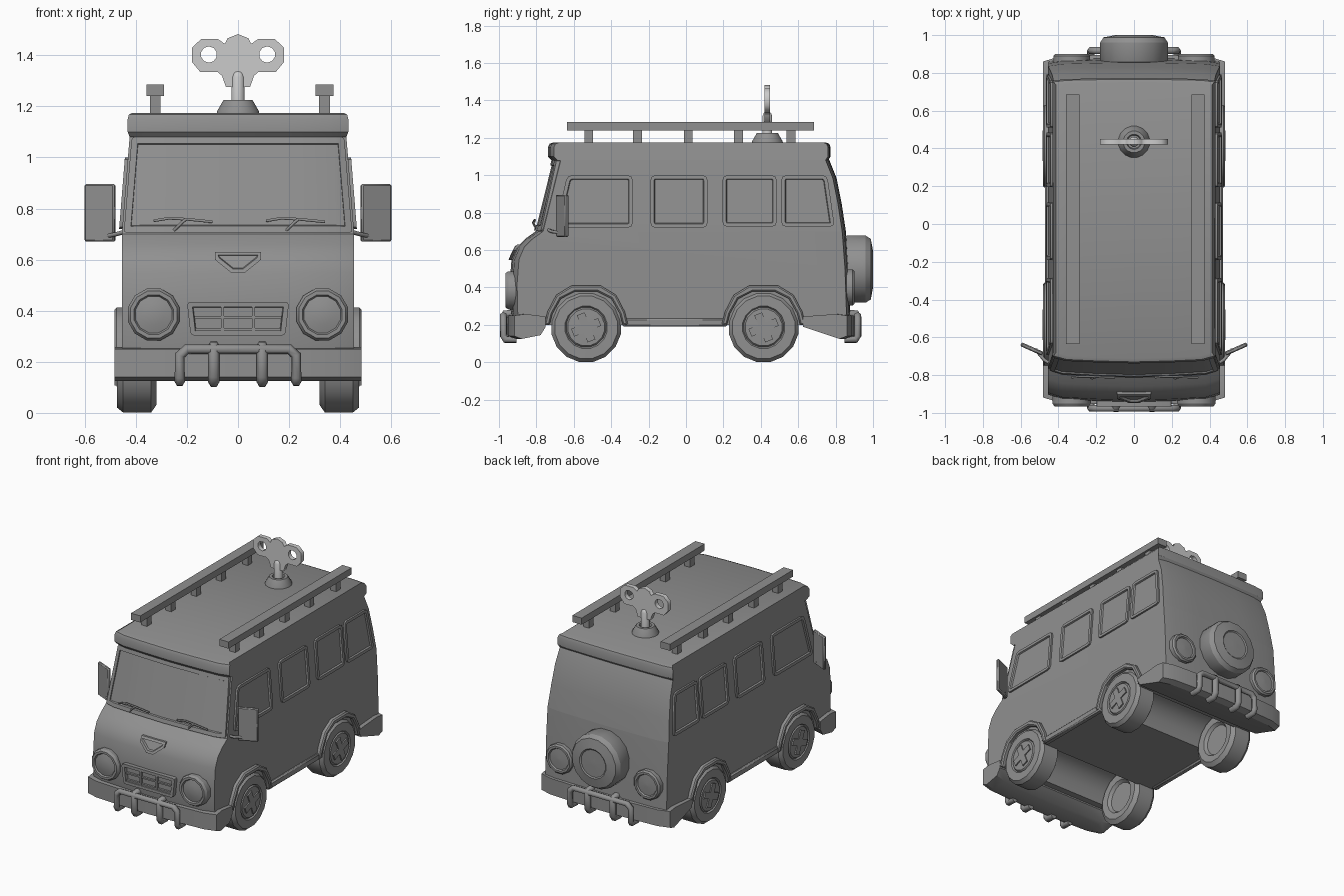
import bpy, bmesh
from math import cos, sin, pi, radians
from mathutils import Vector, Matrix

if "Cube" in bpy.data.objects:
    bpy.data.objects.remove(bpy.data.objects["Cube"])


def lerp(table, t):
    for (a, fa), (b, fb) in zip(table, table[1:]):
        if t <= b:
            return fa + (fb - fa) * (t - a) / (b - a)
    return table[-1][1]


def half_width(z):
    return lerp([(0, .455), (.7, .455), (1.085, .424)], z)


def inset(x):
    return lerp([(0, 0), (.2, .006), (.38, .016), (.455, .04)], abs(x))


FRONT = [(-.925, .2), (-.94, .27), (-.943, .42), (-.933, .55), (-.905, .615),
         (-.86, .66), (-.804, .7), (-.708, 1.085)]
REAR = [(.765, 1.085), (.805, .985), (.832, .85), (.855, .7), (.87, .5), (.88, .2)]
ARCH_IN = [(.195, .2), (.18, .26), (.135, .34), (.06, .378)]
ARCH_OUT = [(.225, .2), (.207, .27), (.16, .36), (.075, .412)]
TUNNEL = [(.172, .2), (.155, .27), (.115, .325), (.05, .362)]
AXLES = (-.534, .415)
CUTS = (-.38, -.2, 0, .2, .38)
dark = bpy.data.materials.new("dark_grey")
dark.diffuse_color = (.28, .28, .28, 1)
dark.use_nodes = True
dark.node_tree.nodes["Principled BSDF"].inputs["Base Color"].default_value = dark.diffuse_color


def front_y(z):
    return lerp([(b, a) for a, b in FRONT], z)


def finish(bm, name, mirror=False, bevel=0, seg=1):
    bmesh.ops.recalc_face_normals(bm, faces=bm.faces)
    me = bpy.data.meshes.new(name)
    bm.to_mesh(me)
    bm.free()
    me.materials.append(dark)
    ob = bpy.data.objects.new(name, me)
    bpy.context.collection.objects.link(ob)
    if bevel:
        m = ob.modifiers.new("Bevel", 'BEVEL')
        m.width, m.segments, m.limit_method, m.angle_limit = bevel, seg, 'ANGLE', radians(40)
    if mirror:
        ob.modifiers.new("Mirror", 'MIRROR')
    bpy.context.view_layer.objects.active = ob
    for o in bpy.context.selected_objects:
        o.select_set(False)
    ob.select_set(True)
    bpy.ops.object.shade_smooth_by_angle(angle=radians(32))
    return ob


def cut(bm, co, no):
    bmesh.ops.bisect_plane(bm, geom=bm.verts[:] + bm.edges[:] + bm.faces[:], plane_co=co, plane_no=no)


def hull(name, prof, width, front=1, rear=1):
    """Side profile (y, z) across the full width, with softly bowed ends."""
    bm = bmesh.new()
    f = bm.faces.new([bm.verts.new((-.455, y, z)) for y, z in prof])
    new = bmesh.ops.extrude_face_region(bm, geom=[f])['geom']
    bmesh.ops.translate(bm, vec=(.91, 0, 0), verts=[v for v in new if isinstance(v, bmesh.types.BMVert)])
    for x in CUTS:
        cut(bm, (x, 0, 0), (1, 0, 0))
    cut(bm, (0, 0, .7), (0, 0, 1))
    for v in bm.verts:
        if abs(v.co.y) > .7 and (v.co.z > .3 or abs(v.co.y) > .8):
            v.co.y -= inset(v.co.x) * (rear if v.co.y > 0 else -front)
        v.co.x *= width(v.co.z) / .455
    return finish(bm, name)


def plate(name, pts, place, h, border=0, recess=0, rnd=0, cuts=(), mirror=False, bevel=0):
    """Raised 2D panel, optionally with a framed recess, bent by place()."""
    bm = bmesh.new()
    bm.faces.new([bm.verts.new((u, v, 0)) for u, v in pts])
    if rnd:
        bmesh.ops.bevel(bm, geom=bm.verts[:], offset=rnd, segments=2, profile=.5, affect='VERTICES')
    for x in cuts:
        cut(bm, (x, 0, 0), (1, 0, 0))
    new = bmesh.ops.extrude_face_region(bm, geom=bm.faces[:])['geom']
    top = [g for g in new if isinstance(g, bmesh.types.BMFace)]
    bmesh.ops.translate(bm, vec=(0, 0, h), verts=[g for g in new if isinstance(g, bmesh.types.BMVert)])
    if border:
        for w, d in ((border, 0), (.004, recess)):
            bmesh.ops.inset_region(bm, faces=top, thickness=w)
            bmesh.ops.translate(bm, vec=(0, 0, -d), verts=list({v for f in top for v in f.verts}))
    for v in bm.verts:
        v.co = place(*v.co)
    return finish(bm, name, mirror, bevel)


def lathe(name, prof, n, place, mirror=False):
    """Profile (radius, height) turned in n steps; ends are closed."""
    bm = bmesh.new()
    rings = [[bm.verts.new(place(r * cos(2 * pi * (i + .5) / n), r * sin(2 * pi * (i + .5) / n), h))
              for i in range(n)] for r, h in prof]
    for a, b in zip(rings, rings[1:]):
        for i in range(n):
            bm.faces.new((a[i], a[i - 1], b[i - 1], b[i]))
    bm.faces.new(rings[0])
    bm.faces.new(rings[-1])
    return finish(bm, name, mirror)


def box(name, c, s, mirror=False, turn=0, bevel=0):
    bm = bmesh.new()
    m = Matrix.Translation(c) @ Matrix.Rotation(turn, 4, 'Z') @ Matrix.Diagonal((*s, 1))
    bmesh.ops.create_cube(bm, size=1, matrix=m)
    return finish(bm, name, mirror, bevel)


def curve(name, paths, r=0, extrude=0, mirror=False, mat=dark):
    cu = bpy.data.curves.new(name, 'CURVE')
    cu.dimensions = '2D' if extrude else '3D'
    cu.bevel_depth, cu.bevel_resolution, cu.extrude, cu.use_fill_caps = r, 1, extrude, not extrude
    cu.materials.append(mat)
    if extrude:
        cu.fill_mode = 'BOTH'
    for pts in paths:
        s = cu.splines.new('POLY')
        s.points.add(len(pts) - 1)
        s.use_cyclic_u = bool(extrude)
        for p, q in zip(s.points, pts):
            p.co = (*q, 1) if len(q) == 3 else (*q, 0, 1)
    ob = bpy.data.objects.new(name, cu)
    bpy.context.collection.objects.link(ob)
    if mirror:
        ob.modifiers.new("Mirror", 'MIRROR')
    return ob


def on_side(u, v, w):
    return Vector((half_width(v) + w - .01, u, v))


def on_front(u, v, w):
    return Vector((u, front_y(v) + inset(u) + .01 - w, v))


# Body with wheel tunnels, and roof cap
under = []
for yc in reversed(AXLES):
    under += [(yc + a, z) for a, z in TUNNEL] + [(yc - a, z) for a, z in reversed(TUNNEL)]
hull("body", FRONT + REAR + under, half_width, 1, .5)
hull("roof", [(-.72, 1.08), (-.738, 1.1), (-.738, 1.15), (-.73, 1.168), (-.712, 1.175), (.75, 1.175),
              (.766, 1.168), (.773, 1.15), (.773, 1.1), (.76, 1.08)],
     lambda z: lerp([(1.08, .424), (1.1, .432), (1.15, .432), (1.168, .427), (1.175, .412)], max(z, 1.08)), .8, .35)

# Bumpers with guard bars, front and rear
for s, end, nm in ((-1, .958, "front"), (1, .9, "rear")):
    inner = .75 if s < 0 else .625
    hull(nm + "_bumper", [(s * y, z) for y, z in ((inner, .245), (end - .06, .258), (end, .25), (end, .14),
                          (end - .04, .125), (end - .14, .145), (inner, .19))], lambda z: .483)
    g = end + .018
    for x in (.095, -.095):
        curve(nm + "_guard_post", [[(x, s * (g - .06), .262), (x, s * (g - .01), .26), (x, s * g, .24),
              (x, s * g, .145), (x, s * (g - .015), .122), (x, s * (g - .07), .122)]], .023)
    half = [(.228, g - .07, .122), (.228, g - .01, .122), (.228, g, .14), (.228, g, .225), (.2, g, .25)]
    curve(nm + "_guard_bar", [[(x, s * y, z) for x, y, z in half] +
                              [(-x, s * y, z) for x, y, z in reversed(half)]], .02)

# Wheel arches, sills and wheels
for yc in AXLES:
    ring = [(yc + a, z) for a, z in ARCH_OUT] + [(yc - a, z) for a, z in reversed(ARCH_OUT)]
    ring += [(yc - a, z) for a, z in ARCH_IN] + [(yc + a, z) for a, z in reversed(ARCH_IN)]
    plate("wheel_arch", ring, lambda u, v, w: Vector((.43 + w, u, v)), .053, mirror=True, bevel=.008)

    def hub(u, v, w, yc=yc):
        return Vector((w, yc + u, .187 + v))
    lathe("wheel", [(.1, .345), (.115, .325), (.16, .32), (.189, .34), (.189, .45), (.17, .473), (.115, .474),
                    (.108, .464), (.1, .474), (.02, .478)], 16, hub, True)
    a, b, t = .078, .022, radians(22)
    plus = [(a, -b), (a, b), (b, b), (b, a), (-b, a), (-b, b), (-a, b), (-a, -b), (-b, -b), (-b, -a), (b, -a), (b, -b)]
    plate("hub_cross", [(p * cos(t) - q * sin(t), p * sin(t) + q * cos(t)) for p, q in plus],
          lambda u, v, w, yc=yc: hub(u, v, w + .47, yc), .014, mirror=True)
box("sill", (.45, -.06, .213), (.04, .56, .045), True, bevel=.008)

# Side windows and windscreen
for pts in ([(-.7, .72), (-.285, .72), (-.285, 1.0), (-.635, 1.0)],
            [(-.19, .72), (.115, .72), (.115, 1.0), (-.19, 1.0)],
            [(.195, .725), (.485, .725), (.485, 1.0), (.195, 1.0)],
            [(.51, .725), (.795, .725), (.755, 1.0), (.51, 1.0)]):
    plate("side_window", pts, on_side, .022, .02, .01, .025, mirror=True)
plate("windscreen", [(-.447, .705), (.447, .705), (.416, 1.08), (-.416, 1.08)], on_front, .02, .026, .008, .012, CUTS)

# Wipers
for s in (0, .44):
    curve("wiper", [[(x + s, front_y(z) - .02, z) for x, z in ((-.33, .752), (-.27, .762), (-.2, .758), (-.1, .748))],
                    [(-.25 + s, -.8, .715), (-.22 + s, -.818, .745), (-.205 + s, -.812, .757)]], .006)

# Nose: lamps, grille, triangular trim
lathe("headlight", [(.105, -.04), (.105, .03), (.095, .045), (.08, .045), (.074, .035), (.04, .043), (.01, .045)], 12,
      lambda u, v, w: Vector((.33 + u, -.92 - w, .385 + v)), True)
lathe("tail_light", [(.1, -.04), (.1, .035), (.09, .045), (.076, .045), (.07, .035), (.01, .04)], 12,
      lambda u, v, w: Vector((.33 + u, .855 + w, .4 + v)), True)
plate("grille_frame", [(-.2, .435), (-.185, .302), (.185, .302), (.2, .435)],
      lambda u, v, w: Vector((u, -.93 - w, v)), .035, .02, .022, .015)
for x in (-.06, .06):
    box("grille_post", (x, -.956, .368), (.012, .016, .1))
for z in (.328, .375):
    box("grille_bar", (0, -.952, z), (.34, .014, .01))
plate("nose_trim", [(-.09, .63), (-.09, .6), (-.025, .547), (.025, .547), (.09, .6), (.09, .63)],
      on_front, .026, .017, .012)

# Door mirrors
box("door_mirror", (.54, -.662, .783), (.128, .022, .225), True, radians(24), .006)
curve("mirror_arm", [[(.44, -.74, .71), (.475, -.72, .7), (.52, -.665, .69)]], .009, mirror=True)

# Roof rails
for x in (-.324, .339):
    box("roof_rail", (x, .025, 1.263), (.07, 1.32, .045))
    for y in (-.52, -.26, .012, .28, .562):
        box("rail_support", (x, y, 1.205), (.042, .047, .085))

# Spare wheel
lathe("spare_wheel", [(.165, .83), (.183, .86), (.183, .96), (.165, .988), (.1, 1.0), (.092, .994), (.085, .994),
                      (.02, .997)], 16, lambda u, v, w: Vector((u, w, .498 + v)))

# Wind-up key
metal = bpy.data.materials.new("light_metal")
metal.diffuse_color = (.8, .8, .8, 1)
metal.use_nodes = True
metal.node_tree.nodes["Principled BSDF"].inputs["Base Color"].default_value = metal.diffuse_color


def key_axis(u, v, w):
    return Vector((u, .435 + v, w))


lathe("key_base", [(.086, 1.165), (.083, 1.182), (.058, 1.225), (.04, 1.225), (.035, 1.21)], 16, key_axis)
shaft = lathe("key_shaft", [(.027, 1.2), (.027, 1.315), (.02, 1.333), (.008, 1.342)], 12, key_axis)
shaft.data.materials[0] = metal
half = [(.04, 1.467), (.052, 1.445), (.078, 1.463), (.145, 1.463), (.18, 1.43), (.18, 1.373), (.148, 1.335),
        (.08, 1.335), (.063, 1.32), (.047, 1.275)]
outline = [(0, 1.483)] + half + [(-x, z) for x, z in reversed(half)]
holes = [[(c + .032 * cos(pi * (i + .5) / 5), 1.403 + .032 * sin(pi * (i + .5) / 5)) for i in range(10)]
         for c in (-.114, .114)]
grip = curve("key_grip", [outline] + holes, extrude=.015, mat=metal)
grip.location, grip.rotation_euler = (0, .435, 0), (pi / 2, 0, 0)
